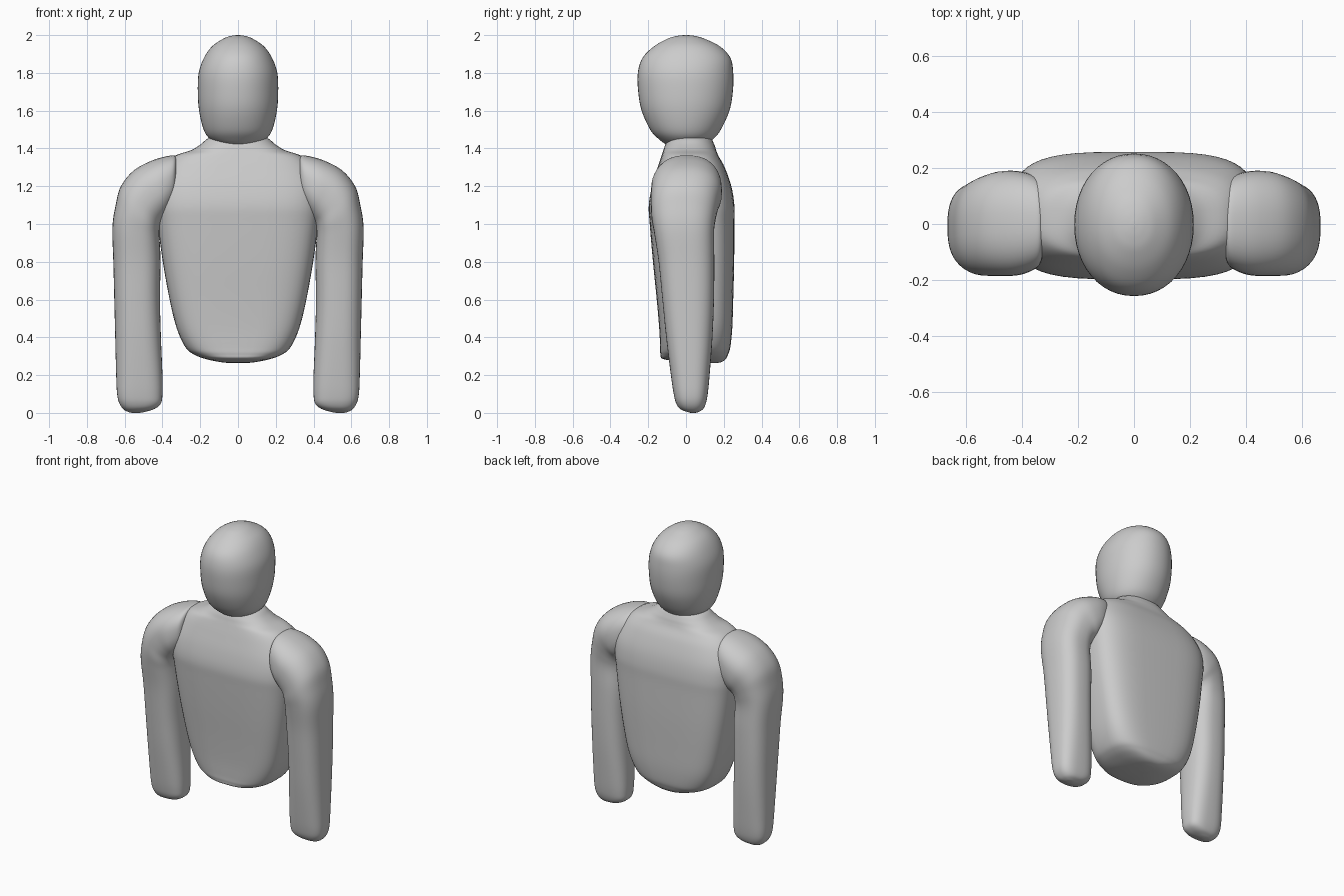
import bpy, bmesh, math

SIDES = 48
STEPS = 5


def catmull(a, b, c, d, t):
    return 0.5 * (2 * b + (c - a) * t + (2 * a - 5 * b + 4 * c - d) * t * t
                  + (3 * b - a - 3 * c + d) * t ** 3)


def smooth_sections(secs):
    out = []
    last = len(secs) - 1
    for i in range(last):
        q = [secs[max(0, i - 1)], secs[i], secs[i + 1], secs[min(last, i + 2)]]
        for k in range(STEPS):
            out.append([catmull(*v, k / STEPS) for v in zip(*q)])
    out.append(list(secs[-1]))
    return out


def power(v, e):
    return math.copysign(abs(v) ** (2 / e), v)


def loft(name, secs, side=1):
    """Each section: outer x, z, inner x, z, front y, back y, squareness."""
    bm = bmesh.new()
    rings = []
    for x0, z0, x1, z1, y0, y1, e in smooth_sections(secs):
        ring = []
        for k in range(SIDES):
            a = 2 * math.pi * k / SIDES
            u, v = power(math.cos(a), e), power(math.sin(a), e)
            ring.append(bm.verts.new((
                side * ((x0 + x1) / 2 + u * (x0 - x1) / 2),
                (y0 + y1) / 2 + v * (y1 - y0) / 2,
                (z0 + z1) / 2 + u * (z0 - z1) / 2)))
        rings.append(ring)
    for r, s in zip(rings, rings[1:]):
        for k in range(SIDES):
            j = (k + 1) % SIDES
            bm.faces.new((r[k], r[j], s[j], s[k]))
    bm.faces.new(rings[0])
    bm.faces.new(rings[-1])
    bmesh.ops.recalc_face_normals(bm, faces=bm.faces)
    for f in bm.faces:
        f.smooth = True
    mesh = bpy.data.meshes.new(name)
    bm.to_mesh(mesh)
    bm.free()
    bpy.context.collection.objects.link(bpy.data.objects.new(name, mesh))


def level(z, w, y0, y1, e):
    return (w, z, -w, z, y0, y1, e)


# Head: egg shape, deeper than wide
loft("head", [level(*s) for s in [
    (1.412, .03, -.04, .04, 2.1), (1.42, .09, -.10, .10, 2.1),
    (1.45, .148, -.145, .145, 2.1), (1.50, .182, -.19, .185, 2.1),
    (1.60, .206, -.235, .23, 2.1), (1.70, .213, -.253, .248, 2.1),
    (1.80, .208, -.255, .25, 2.1), (1.88, .18, -.23, .235, 2.1),
    (1.94, .138, -.17, .18, 2.1), (1.98, .08, -.10, .10, 2.1),
    (1.995, .04, -.05, .05, 2.1), (2.0, .008, -.01, .01, 2.1)]])

# Torso: boxy chest with sloping shoulders and short neck
loft("torso", [level(*s) for s in [
    (.263, .04, .08, .16, 2.5), (.27, .10, -.02, .19, 2.6),
    (.285, .17, -.12, .21, 2.8), (.31, .235, -.135, .223, 3),
    (.35, .28, -.137, .235, 3.2), (.45, .325, -.142, .245, 3.5),
    (.60, .362, -.155, .25, 3.6), (.80, .398, -.175, .255, 3.6),
    (1.0, .425, -.192, .256, 3.6), (1.10, .435, -.197, .256, 3.6),
    (1.20, .43, -.18, .24, 3.5), (1.30, .39, -.15, .205, 3.2),
    (1.36, .335, -.13, .172, 2.9), (1.39, .25, -.12, .16, 2.6),
    (1.42, .20, -.11, .15, 2.4), (1.455, .155, -.09, .13, 2.2),
    (1.462, .10, -.06, .09, 2.1)]])

# Arms: rounded shoulder bending down to a flattened stump
arm = [
    (.325, 1.33, .325, 1.19, -.08, .08, 2.3),
    (.33, 1.358, .33, 1.13, -.13, .14, 2.4),
    (.36, 1.362, .345, 1.09, -.16, .17, 2.4),
    (.45, 1.338, .37, 1.05, -.182, .188, 2.4),
    (.55, 1.285, .39, 1.02, -.185, .188, 2.4),
    (.62, 1.20, .405, 1.0, -.185, .172, 2.4),
    (.648, 1.10, .415, .97, -.182, .158, 2.5),
    (.665, .98, .415, .92, -.168, .148, 2.6),
    (.66, .80, .41, .80, -.145, .15, 2.6),
    (.655, .60, .413, .60, -.125, .148, 2.6),
    (.65, .40, .408, .40, -.105, .14, 2.6),
    (.645, .20, .40, .20, -.08, .125, 2.7),
    (.64, .10, .40, .10, -.065, .115, 2.8),
    (.628, .05, .408, .05, -.052, .105, 2.8),
    (.605, .018, .44, .022, -.03, .09, 2.6),
    (.575, .003, .49, .006, .01, .065, 2.4),
    (.55, .0, .52, .0, .025, .05, 2.2)]
for name, side in (("left_arm", 1), ("right_arm", -1)):
    loft(name, arm, side)
